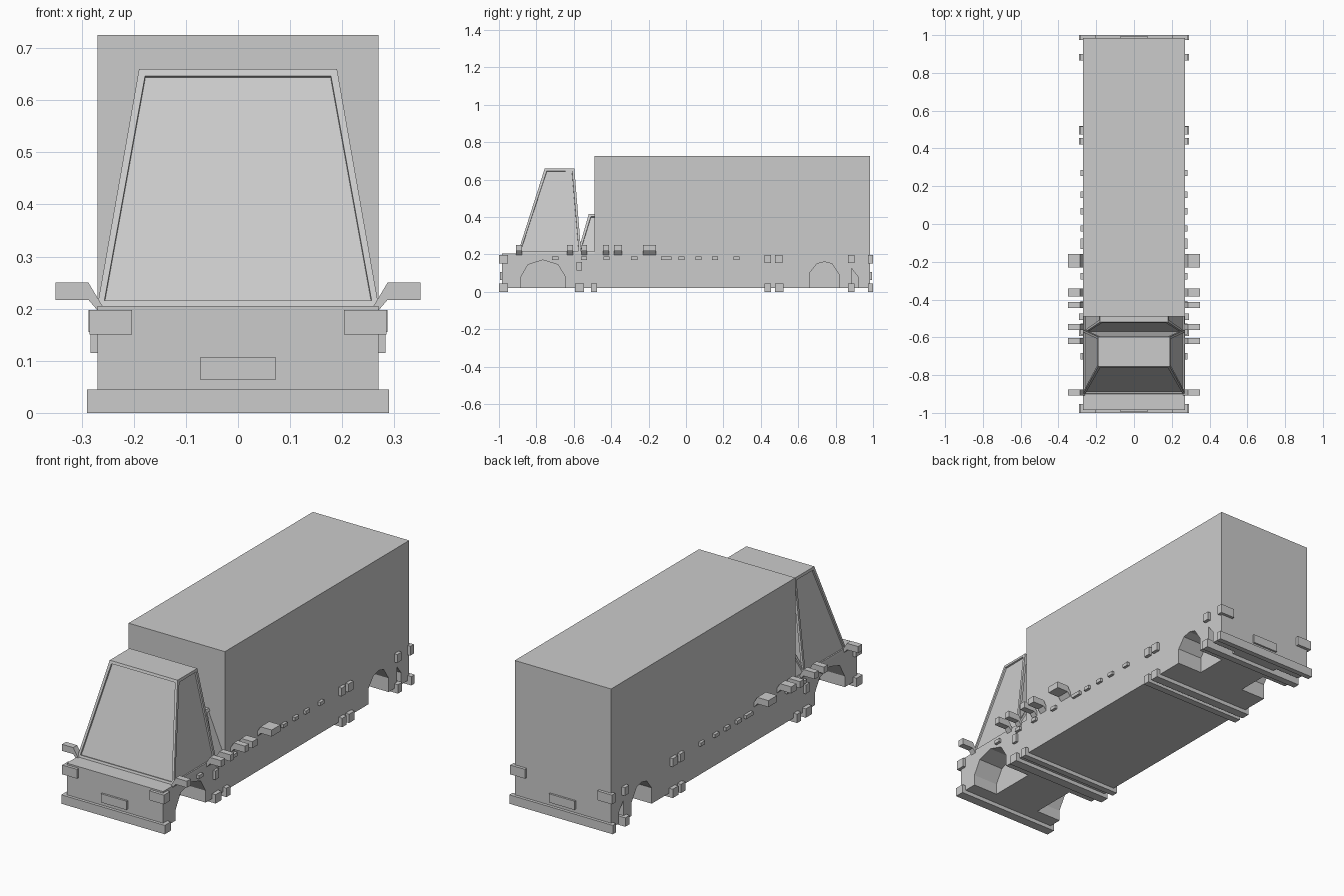
import bpy, bmesh

if "Cube" in bpy.data.objects:
    bpy.data.objects.remove(bpy.data.objects["Cube"])

grey = bpy.data.materials.new("plain_grey")
grey.use_nodes = True
grey.diffuse_color = (0.6, 0.6, 0.6, 1)
grey.node_tree.nodes["Principled BSDF"].inputs["Base Color"].default_value = (0.6, 0.6, 0.6, 1)

W = 0.27  # half width of the body


def make(name, bm):
    bmesh.ops.recalc_face_normals(bm, faces=bm.faces)
    mesh = bpy.data.meshes.new(name)
    bm.to_mesh(mesh)
    bm.free()
    mesh.materials.append(grey)
    ob = bpy.data.objects.new(name, mesh)
    bpy.context.collection.objects.link(ob)
    return ob


def frustum_mesh(x0, y0, z0, x1, y1, z1):
    """Block tapering from half width x0 and y range y0 to x1 and y1."""
    bm = bmesh.new()
    rings = []
    for hw, (a, b), z in ((x0, y0, z0), (x1, y1, z1)):
        rings.append([bm.verts.new(p) for p in
                      ((-hw, a, z), (hw, a, z), (hw, b, z), (-hw, b, z))])
    low, top = rings
    bm.faces.new(low)
    bm.faces.new(top)
    for i in range(4):
        j = (i + 1) % 4
        bm.faces.new((low[i], low[j], top[j], top[i]))
    bmesh.ops.recalc_face_normals(bm, faces=bm.faces)
    return bm


def box(name, x, y, z):
    """Box from (low, high) ranges."""
    bm = bmesh.new()
    bmesh.ops.create_cube(bm, size=1)
    for v in bm.verts:
        v.co = [r[0] if c < 0 else r[1] for c, r in zip(v.co, (x, y, z))]
    return make(name, bm)


def pair(name, x, y, z):
    box("left_" + name, x, y, z)
    box("right_" + name, (-x[1], -x[0]), y, z)


def prism(name, pts, lo, hi, axis):
    """Extrude a profile along x (points are y, z) or along y (points are x, z)."""
    bm = bmesh.new()
    place = (lambda p, d: (d, *p)) if axis == "x" else (lambda p, d: (p[0], d, p[1]))
    a = [bm.verts.new(place(p, lo)) for p in pts]
    b = [bm.verts.new(place(p, hi)) for p in pts]
    bm.faces.new(a)
    bm.faces.new(b)
    for i in range(len(pts)):
        j = (i + 1) % len(pts)
        bm.faces.new((a[i], a[j], b[j], b[i]))
    return make(name, bm)


def cabin(name, x0, y0, z0, x1, y1, z1, border):
    """Tapered cabin with recessed windows on its sloping faces."""
    bm = frustum_mesh(x0, y0, z0, x1, y1, z1)
    panes = [f for f in bm.faces if abs(f.normal.z) < 0.9]
    bmesh.ops.inset_individual(bm, faces=panes, thickness=border)
    bmesh.ops.inset_individual(bm, faces=panes, thickness=0.001, depth=-0.008)
    return make(name, bm)


# Chassis with wheel arch pockets
chassis = box("chassis", (-W, W), (-0.985, 0.985), (0.02, 0.205))
arches = {
    "front_arch": [(-0.885, -0.05), (-0.885, 0.075), (-0.845, 0.145), (-0.765, 0.17),
                   (-0.685, 0.145), (-0.645, 0.08), (-0.645, -0.05)],
    "rear_arch": [(0.66, -0.05), (0.66, 0.1), (0.7, 0.15), (0.74, 0.16),
                  (0.78, 0.15), (0.82, 0.09), (0.82, -0.05)],
    "tail_arch": [(0.885, -0.05), (0.885, 0.125), (0.92, 0.08), (0.92, -0.05)],
}
bpy.context.view_layer.objects.active = chassis
for name, pts in arches.items():
    for lo, hi in ((0.13, 0.4), (-0.4, -0.13)):
        cutter = prism(name + "_cutter", pts, lo, hi, "x")
        cutter.hide_render = True
        mod = chassis.modifiers.new(name, "BOOLEAN")
        mod.operation = "DIFFERENCE"
        mod.solver = "EXACT"
        mod.object = cutter
        bpy.ops.object.modifier_apply(modifier=mod.name)
        bpy.data.objects.remove(cutter)

# Cargo box and cabins
box("cargo_box", (-W, W), (-0.49, 0.985), (0.205, 0.725))
cabin("cab", W, (-0.9, -0.56), 0.205, 0.19, (-0.755, -0.597), 0.66, 0.018)
cabin("rear_cab", W, (-0.58, -0.4), 0.205, 0.18, (-0.52, -0.42), 0.415, 0.018)

# Bumpers and cross bars under the floor
for name, a, b in (("front_bumper", -1, -0.952), ("front_bar_a", -0.593, -0.545),
                   ("front_bar_b", -0.507, -0.475), ("rear_bar_a", 0.42, 0.455),
                   ("rear_bar_b", 0.475, 0.52), ("tail_bar", 0.865, 0.9),
                   ("rear_bumper", 0.973, 1)):
    box(name, (-0.29, 0.29), (a, b), (0, 0.045))

# Corner lights and number plates
pair("headlight", (0.203, 0.285), (-1, -0.952), (0.15, 0.197))
pair("tail_light", (0.203, 0.285), (0.973, 1), (0.15, 0.197))
box("front_plate", (-0.072, 0.072), (-0.995, -0.98), (0.063, 0.107))
box("rear_plate", (-0.072, 0.072), (0.98, 0.995), (0.063, 0.107))

# Large side markers
for a, b in ((0.42, 0.455), (0.475, 0.515), (0.865, 0.9)):
    pair("side_marker", (0.26, 0.287), (a, b), (0.155, 0.197))
pair("side_step", (0.26, 0.283), (-0.585, -0.555), (0.115, 0.16))

# Row of small side lamps
for y in (-0.7, -0.545, -0.425, -0.277, -0.105, -0.024, 0.067, 0.155, 0.27):
    half = 0.028 if y == -0.105 else 0.017
    pair("side_lamp", (0.26, 0.284), (y - half, y + half), (0.17, 0.188))

# Bent brackets along the cab and box
bracket = [(0.26, 0.205), (0.287, 0.25), (0.35, 0.25), (0.35, 0.217),
           (0.287, 0.217), (0.27, 0.197), (0.26, 0.197)]
for a, b in ((-0.909, -0.877), (-0.636, -0.604), (-0.56, -0.53),
             (-0.444, -0.412), (-0.385, -0.342), (-0.23, -0.16)):
    prism("left_bracket", bracket, a, b, "y")
    prism("right_bracket", [(-x, z) for x, z in bracket], a, b, "y")
